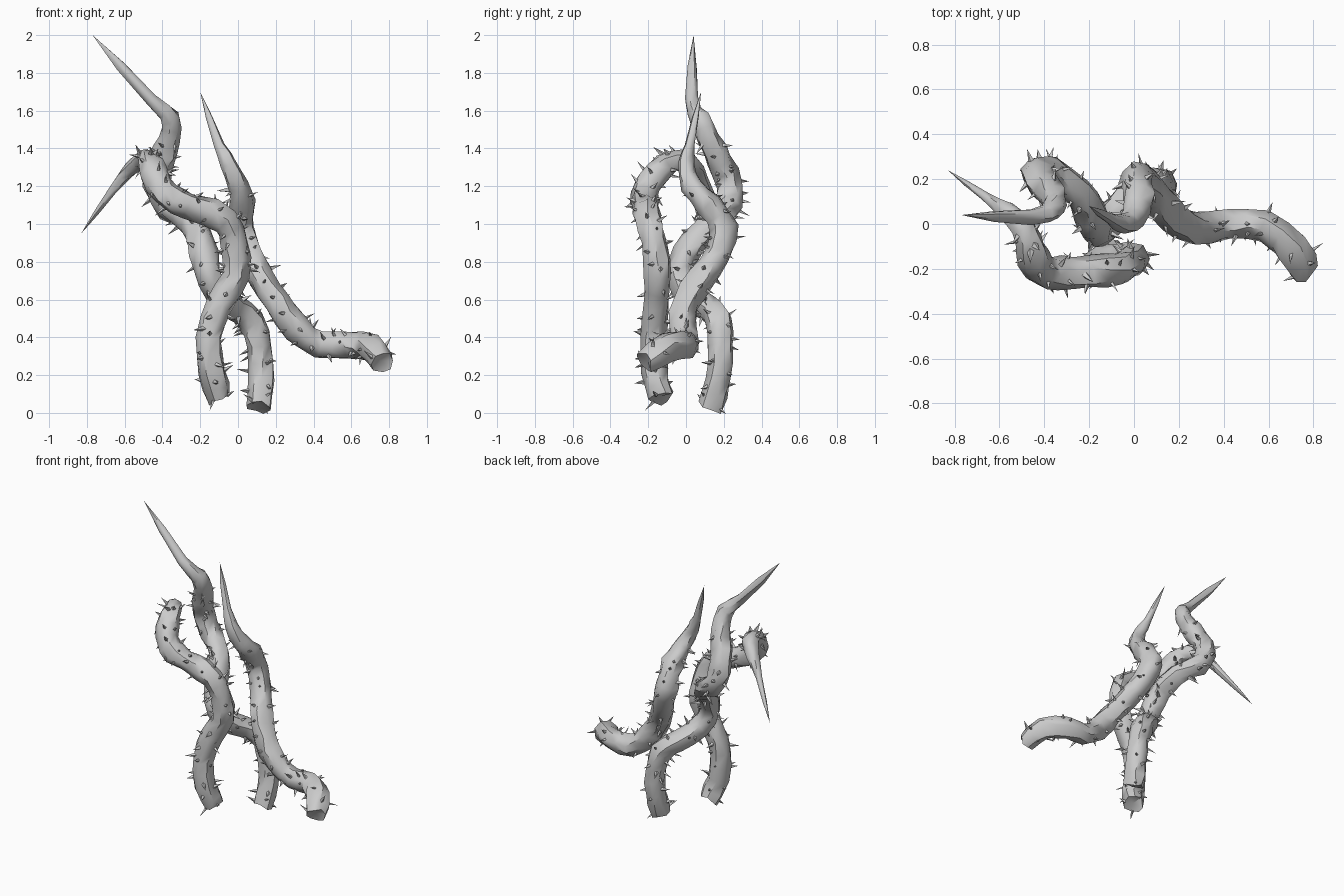
import bpy, bmesh, math, random
from mathutils import Vector

cube = bpy.data.objects.get("Cube")
if cube:
    bpy.data.objects.remove(cube)

rng = random.Random(11)
SIDES = 8


def flat_material(name, value):
    mat = bpy.data.materials.new(name)
    mat.use_nodes = True
    colour = (value, value, value, 1)
    mat.diffuse_color = colour
    mat.node_tree.nodes["Principled BSDF"].inputs["Base Color"].default_value = colour
    return mat


bark = flat_material("grey bark", 0.6)


def smooth_path(points):
    """Catmull-Rom path with one extra sample between neighbouring points."""
    pts = [Vector(p) for p in points]
    path = []
    for i in range(len(pts) - 1):
        a, b, c = pts[max(i - 1, 0)], pts[i], pts[i + 1]
        d = pts[min(i + 2, len(pts) - 1)]
        path += [b, (b + c) * 0.5 + (b + c - a - d) / 16]
    return path + [pts[-1]]


def frames(path):
    """Direction and two side axes at each sample, carried along without twist."""
    result, side = [], Vector((1, 0.3, 0.2))
    for i in range(len(path)):
        along = (path[min(i + 1, len(path) - 1)] - path[max(i - 1, 0)]).normalized()
        side = (side - along * side.dot(along)).normalized()
        result.append((along, side, along.cross(side)))
    return result


def make_object(name, bm):
    bmesh.ops.recalc_face_normals(bm, faces=bm.faces)
    mesh = bpy.data.meshes.new(name)
    bm.to_mesh(mesh)
    bm.free()
    mesh.materials.append(bark)
    obj = bpy.data.objects.new(name, mesh)
    bpy.context.collection.objects.link(obj)
    return obj


def make_vine(name, points, tip_start, taper, radius=0.072):
    """Sweep a rough tube along the path; it narrows to a point after tip_start."""
    path = smooth_path(points)
    axes = frames(path)
    first, last = tip_start * 2, len(path) - 1
    radii = []
    for i in range(len(path)):
        t = max(0, (i - first) / (last - first))
        radii.append(radius * rng.uniform(0.94, 1.06) * (1 - t) ** taper)
    radii[0] *= 0.92
    bm = bmesh.new()
    rings = []
    for i in range(last):
        along, u, v = axes[i]
        ring = []
        for k in range(SIDES):
            # each ring is turned a little so that the ridges wander
            angle = math.tau * (k + rng.uniform(-0.25, 0.25)) / SIDES
            r = radii[i] * rng.uniform(0.9, 1.1)
            offset = (u * math.cos(angle) + v * math.sin(angle)) * r
            if i == 0:
                offset += along * rng.uniform(-0.025, 0.015)
            else:
                offset += along * rng.uniform(-0.15, 0.15) * radii[i]
            ring.append(bm.verts.new(path[i] + offset))
        rings.append(ring)
    for low, high in zip(rings, rings[1:]):
        for k in range(SIDES):
            n = (k + 1) % SIDES
            quad = (low[k], low[n], high[n], high[k])
            bm.faces.new(quad[:3])
            bm.faces.new((quad[0], quad[2], quad[3]))
    # pointed tip and hollowed foot
    ends = ((rings[-1], path[-1]), (rings[0], path[0] + axes[0][0] * 0.01))
    for ring, centre in ends:
        hub = bm.verts.new(centre)
        for k in range(SIDES):
            bm.faces.new((ring[k], ring[(k + 1) % SIDES], hub))
    vine = make_object(name, bm)
    bpy.ops.object.select_all(action="DESELECT")
    vine.select_set(True)
    bpy.context.view_layer.objects.active = vine
    bpy.ops.object.shade_smooth_by_angle(angle=math.radians(45))
    make_thorns(name + "_thorns", path, axes, radii, first + 2)


def make_thorns(name, path, axes, radii, stop):
    """Scatter small leaning pyramids over the thick part of a vine."""
    bm = bmesh.new()
    for i in range(stop):
        for turn in range(3):
            along, u, v = axes[i]
            angle = math.tau * (turn + rng.random()) / 3 + i
            out = u * math.cos(angle) + v * math.sin(angle)
            across = along.cross(out)
            root = path[i].lerp(path[i + 1], rng.random()) + out * radii[i] * 0.8
            lean = along * rng.uniform(-0.03, 0.03) + across * rng.uniform(-0.03, 0.03)
            tip = bm.verts.new(root + out * rng.uniform(0.035, 0.07) + lean)
            size = rng.uniform(0.011, 0.017)
            base = [bm.verts.new(root + (along * math.cos(a) + across * math.sin(a)) * size)
                    for a in (math.tau * k / 4 for k in range(4))]
            for k in range(4):
                bm.faces.new((base[k], base[(k + 1) % 4], tip))
            bm.faces.new(base)
    make_object(name, bm)


# front vine, whose tip hangs down at the back
make_vine("front_vine", [
    (-.1, -.13, .08), (-.14, -.17, .22), (-.16, -.17, .4), (-.1, -.16, .57),
    (-.01, -.15, .73), (-.02, -.17, .9), (-.07, -.2, 1.02), (-.2, -.21, 1.08),
    (-.33, -.22, 1.12), (-.42, -.2, 1.21), (-.46, -.11, 1.31), (-.49, -.02, 1.34),
    (-.57, .06, 1.29), (-.66, .12, 1.18), (-.83, .24, .95)], 10, 0.8)

# back vine, whose tip is the highest
make_vine("back_vine", [
    (.11, .13, .04), (.12, .17, .18), (.11, .18, .35), (.07, .17, .49),
    (-.02, .11, .56), (-.11, .0, .64), (-.17, -.03, .77), (-.19, .04, .9),
    (-.25, .14, 1.01), (-.37, .22, 1.09), (-.43, .23, 1.21), (-.41, .18, 1.33),
    (-.36, .12, 1.45), (-.36, .07, 1.56), (-.46, .03, 1.66), (-.77, .04, 2)], 11, 0.5)

# side vine, with its foot stretched out to the left
make_vine("side_vine", [
    (.76, -.21, .27), (.7, -.1, .35), (.58, -.01, .36), (.43, .0, .36),
    (.31, -.02, .45), (.21, -.0, .58), (.13, .08, .71), (.06, .17, .84),
    (.01, .2, .98), (.02, .12, 1.1), (.0, .03, 1.2), (-.05, .0, 1.32),
    (-.1, .02, 1.42), (-.2, .08, 1.7)], 9, 0.65)
